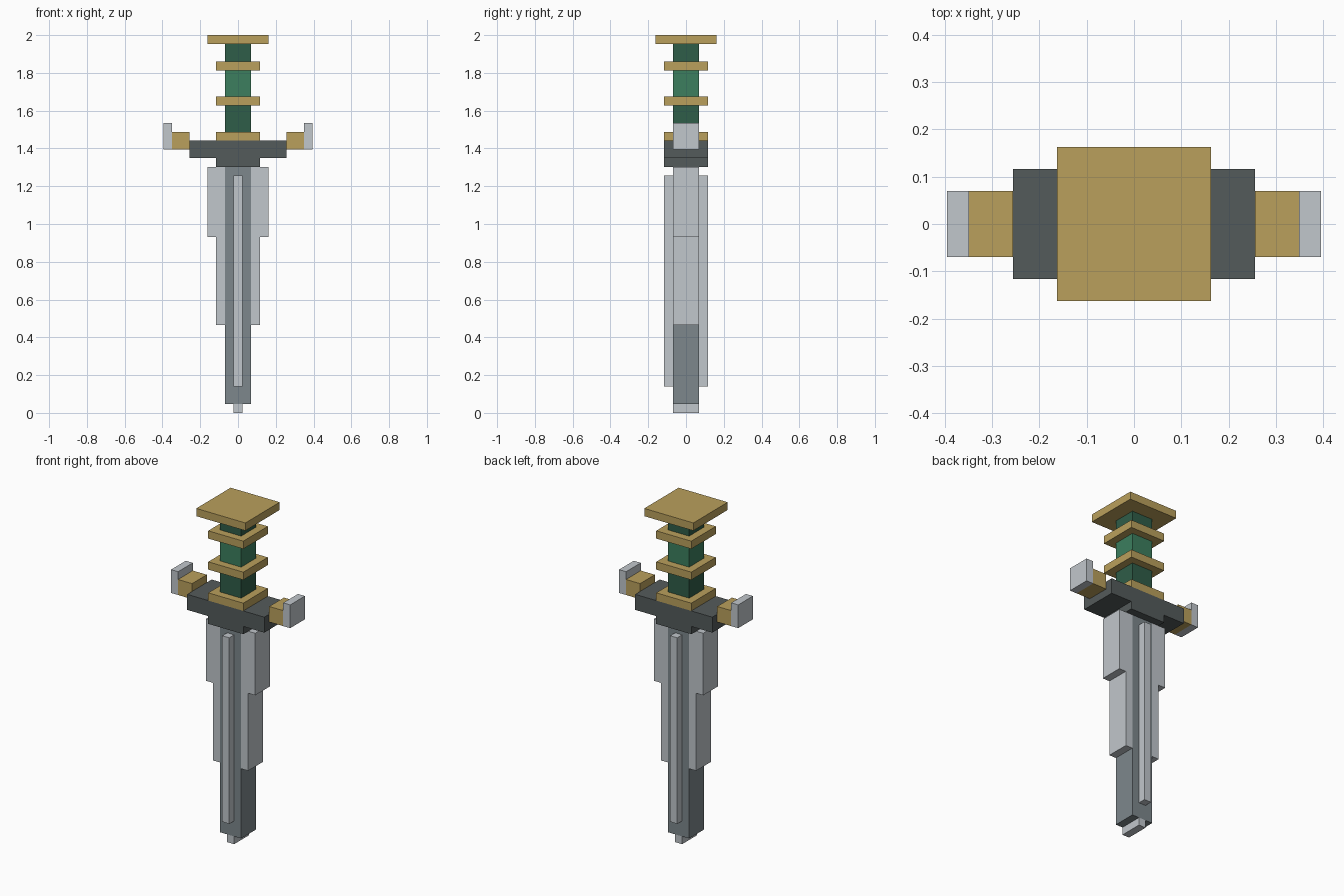
import bpy
import bmesh
from mathutils import Vector

cube = bpy.data.objects.get("Cube")
if cube:
    bpy.data.objects.remove(cube, do_unlink=True)

U = 2 / 43  # one block of the grid the dagger is built on


def material(name, rgb):
    """Flat material from 0-255 display values, stored as linear."""
    lin = [((c / 255 + 0.055) / 1.055) ** 2.4 for c in rgb]
    mat = bpy.data.materials.new(name)
    mat.use_nodes = True
    mat.diffuse_color = (*lin, 1)
    bsdf = mat.node_tree.nodes["Principled BSDF"]
    bsdf.inputs["Base Color"].default_value = (*lin, 1)
    return mat


silver = material("silver", (193, 199, 204))
steel = material("dark_steel", (125, 135, 140))
iron = material("iron", (84, 91, 91))
gold = material("gold", (186, 160, 92))
dark_green = material("dark_green", (47, 93, 72))
green = material("green", (60, 127, 94))


def block(name, mat, x, y, z):
    """Box spanning the given (low, high) ranges in block units."""
    mesh = bpy.data.meshes.new(name)
    bm = bmesh.new()
    bmesh.ops.create_cube(bm, size=1)
    for v in bm.verts:
        v.co = Vector([U * (lo + (c + 0.5) * (hi - lo))
                       for c, (lo, hi) in zip(v.co, (x, y, z))])
    bm.to_mesh(mesh)
    bm.free()
    mesh.materials.append(mat)
    obj = bpy.data.objects.new(name, mesh)
    bpy.context.collection.objects.link(obj)
    return obj


def centred(name, mat, width, depth, z):
    return block(name, mat, (-width / 2, width / 2), (-depth / 2, depth / 2), z)


def pair(name, mat, x, depth, z):
    """Left block and its mirrored right twin."""
    y = (-depth / 2, depth / 2)
    block("left_" + name, mat, x, y, z)
    block("right_" + name, mat, (-x[1], -x[0]), y, z)


# Blade: core, point, stepped cutting edges and raised ridges
centred("blade_core", steel, 3, 3, (1, 28))
centred("blade_point", silver, 1, 3, (0, 1))
pair("lower_edge", silver, (1.5, 2.5), 3, (10, 20))
pair("upper_edge", silver, (1.5, 3.5), 3, (20, 28))
block("front_ridge", silver, (-0.5, 0.5), (-2.5, -1.5), (3, 27))
block("back_ridge", silver, (-0.5, 0.5), (1.5, 2.5), (3, 27))

# Crossguard with gold arms and silver upturned ends
centred("guard_base", iron, 5, 5, (28, 29))
centred("guard_bar", iron, 11, 5, (29, 31))
pair("guard_arm", gold, (5.5, 7.5), 3, (30, 32))
pair("guard_end", silver, (7.5, 8.5), 3, (30, 33))

# Handle: green grip sections between gold rings
centred("collar", gold, 5, 5, (31, 32))
centred("lower_grip", dark_green, 3, 3, (32, 35))
centred("lower_ring", gold, 5, 5, (35, 36))
centred("middle_grip", green, 3, 3, (36, 39))
centred("upper_ring", gold, 5, 5, (39, 40))
centred("upper_grip", dark_green, 3, 3, (40, 42))
centred("pommel", gold, 7, 7, (42, 43))
